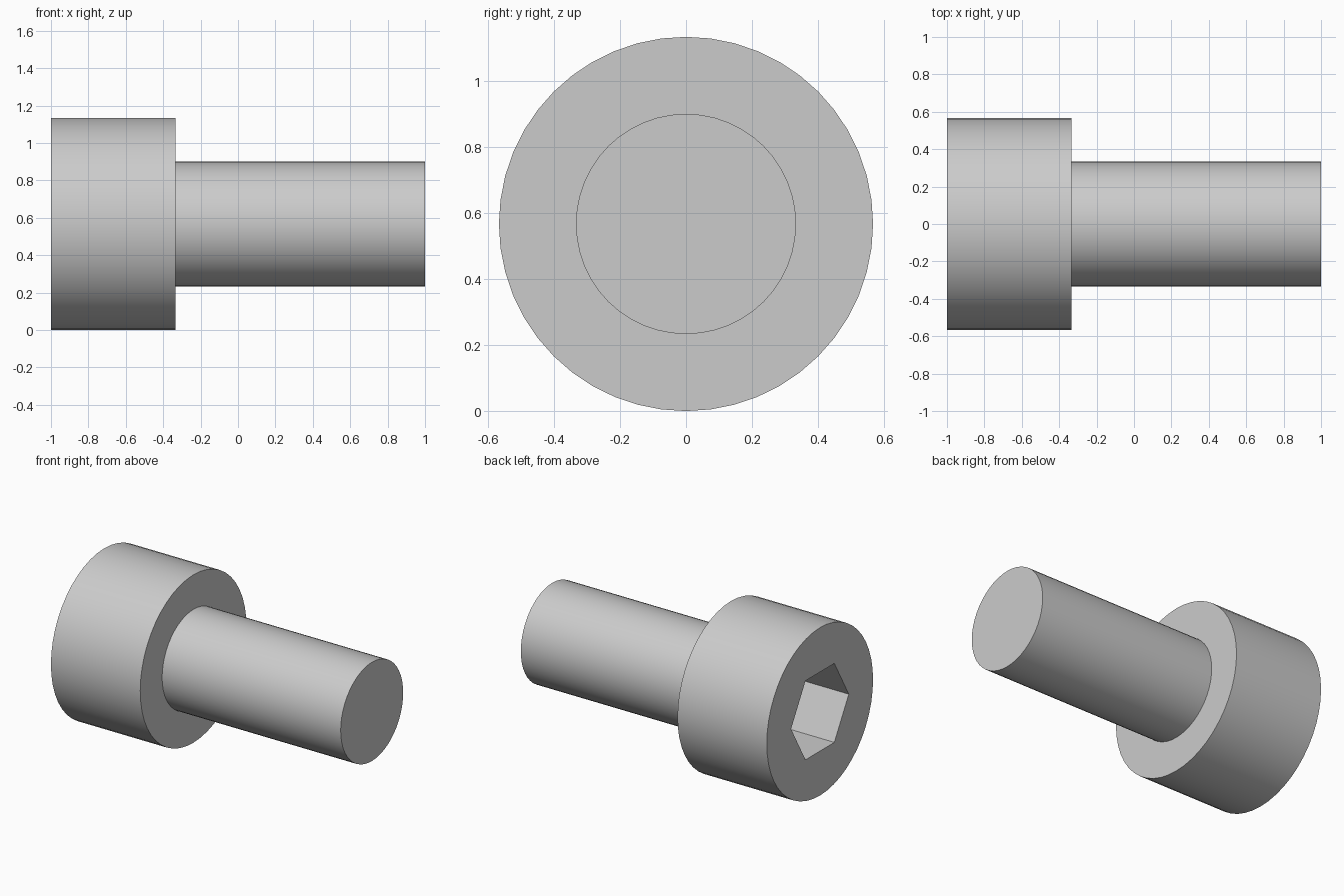
import bpy
import bmesh
from math import pi, sqrt, radians
from mathutils import Matrix

default = bpy.data.objects.get("Cube")
if default:
    bpy.data.objects.remove(default, do_unlink=True)

# Proportions follow the shank diameter
D = 2 / 3
HEAD_RADIUS = 0.85 * D
HEAD_END = -1 + D
SOCKET_RADIUS = 0.8 * D / sqrt(3)
SOCKET_DEPTH = 0.5 * D

steel = bpy.data.materials.new("grey steel")
steel.use_nodes = True
GREY = (0.6, 0.6, 0.6, 1)
steel.diffuse_color = GREY
steel.node_tree.nodes["Principled BSDF"].inputs["Base Color"].default_value = GREY


def rod(name, radius, x0, x1, sides):
    """Capped prism lying along x, with a corner pointing straight up."""
    bm = bmesh.new()
    place = Matrix.Translation(((x0 + x1) / 2, 0, HEAD_RADIUS)) @ Matrix.Rotation(pi / 2, 4, "Y")
    bmesh.ops.create_cone(bm, cap_ends=True, segments=sides, radius1=radius,
                          radius2=radius, depth=x1 - x0, matrix=place)
    mesh = bpy.data.meshes.new(name)
    bm.to_mesh(mesh)
    bm.free()
    mesh.materials.append(steel)
    obj = bpy.data.objects.new(name, mesh)
    bpy.context.collection.objects.link(obj)
    return obj


def activate(obj):
    bpy.ops.object.select_all(action="DESELECT")
    obj.select_set(True)
    bpy.context.view_layer.objects.active = obj


# Head and shank
head = rod("head", HEAD_RADIUS, -1, HEAD_END, 48)
shank = rod("shank", D / 2, HEAD_END - 0.05, 1, 48)

# Hexagonal key socket sunk into the head
cutter = rod("socket_cutter", SOCKET_RADIUS, -1.2, -1 + SOCKET_DEPTH, 6)
cutter.hide_render = True
cut = head.modifiers.new("socket", "BOOLEAN")
cut.operation = "DIFFERENCE"
cut.solver = "EXACT"
cut.object = cutter
activate(head)
bpy.ops.object.modifier_apply(modifier=cut.name)
bpy.data.objects.remove(cutter, do_unlink=True)

# Smooth round sides with crisp rims
for part in (head, shank):
    activate(part)
    bpy.ops.object.shade_smooth_by_angle(angle=radians(30))
